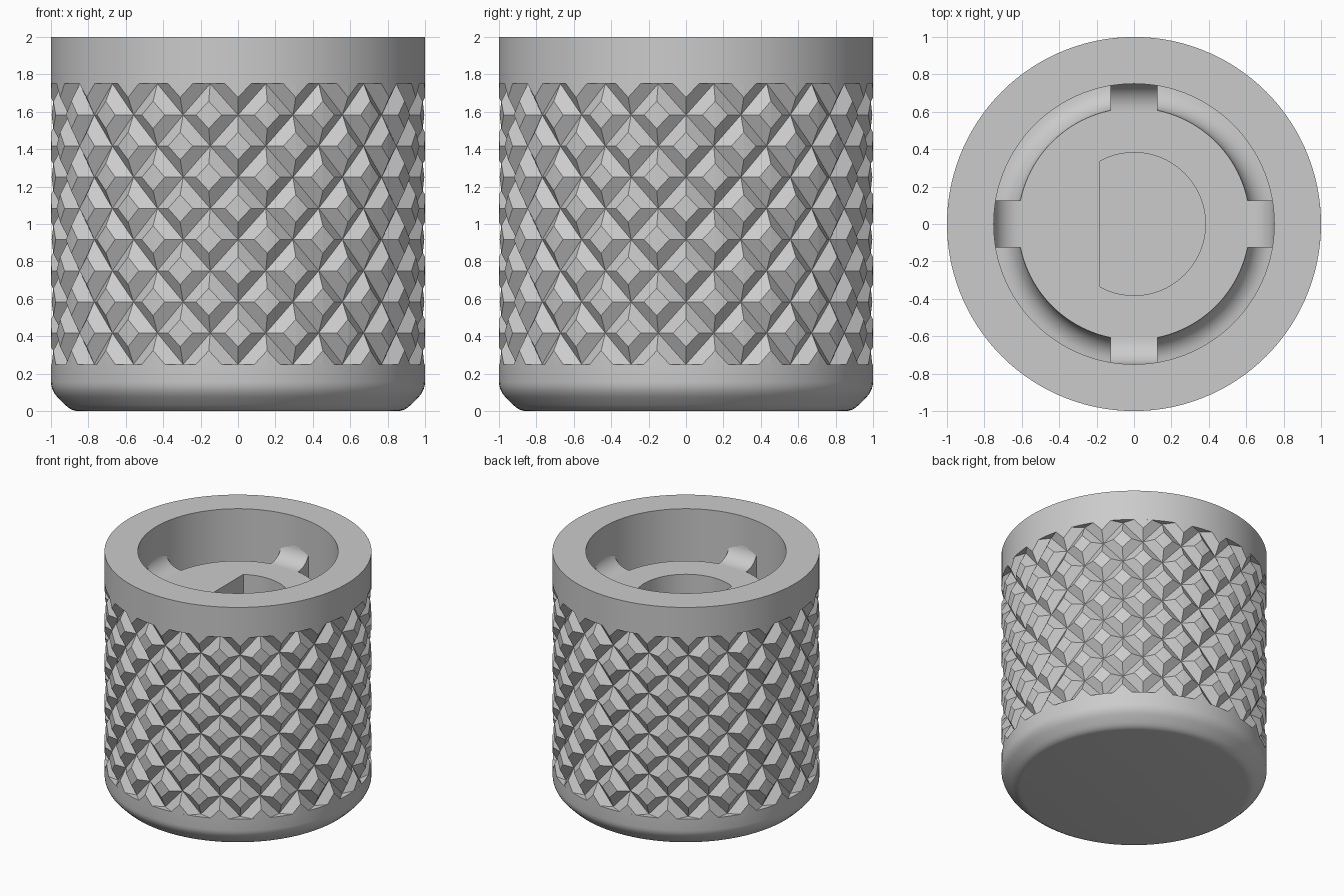
import bpy, bmesh, math
from mathutils import Vector

if "Cube" in bpy.data.objects:
    bpy.data.objects.remove(bpy.data.objects["Cube"])

grey = bpy.data.materials.new("plain_grey")
grey.diffuse_color = (0.6, 0.6, 0.6, 1)
grey.use_nodes = True
grey.node_tree.nodes["Principled BSDF"].inputs["Base Color"].default_value = grey.diffuse_color

Z0, Z1 = 0.25, 1.75          # knurled band
N, ROW = 20, 1 / 6           # diamonds around, half diamond height
DEPTH, TIP = 0.05, 0.44      # groove depth, size of the flat tips
BORE, BOSS, BOSS_Z = 0.75, 0.62, 1.63


def finish(name, bm, recalc=True):
    if recalc:
        bmesh.ops.recalc_face_normals(bm, faces=bm.faces)
    me = bpy.data.meshes.new(name)
    bm.to_mesh(me)
    bm.free()
    me.materials.append(grey)
    ob = bpy.data.objects.new(name, me)
    bpy.context.collection.objects.link(ob)
    return ob


def select(ob):
    bpy.ops.object.select_all(action='DESELECT')
    ob.select_set(True)
    bpy.context.view_layer.objects.active = ob


def polar(a, r, z):
    return Vector((r * math.sin(a), -r * math.cos(a), z))


def lathe(name, profile, steps=120):
    """Closed solid of revolution; first and last points lie on the axis."""
    bm = bmesh.new()
    rings = []
    for r, z in profile:
        if r == 0:
            rings.append([bm.verts.new((0, 0, z))] * steps)
        else:
            rings.append([bm.verts.new(polar(2 * math.pi * i / steps, r, z))
                          for i in range(steps)])
    for a, b in zip(rings, rings[1:]):
        for i in range(steps):
            j = (i + 1) % steps
            bm.faces.new(list(dict.fromkeys((a[i], a[j], b[j], b[i]))))
    return finish(name, bm)


def prism(name, points, vec):
    """Flat outline pushed along a vector."""
    bm = bmesh.new()
    face = bm.faces.new([bm.verts.new(p) for p in points])
    res = bmesh.ops.extrude_face_region(bm, geom=[face], use_keep_orig=True)
    bmesh.ops.translate(bm, vec=vec,
                        verts=[v for v in res["geom"] if isinstance(v, bmesh.types.BMVert)])
    return finish(name, bm)


# Body: rounded base, recess behind the knurl, top band, bore, ring channel, boss
FIL = BORE - BOSS
channel = [(BORE - FIL * math.sin(t), BOSS_Z - FIL * math.cos(t))
           for t in [math.pi / 2 * k / 8 for k in range(9)]]
core = 1 - DEPTH - 0.008
profile = [(0, 0), (0.855, 0), (0.872, 0.002), (0.89, 0.008), (0.908, 0.019),
           (0.925, 0.034), (0.966, 0.075), (0.981, 0.094), (0.992, 0.115),
           (0.998, 0.135), (1, 0.155),
           (1, Z0), (core, Z0), (core, Z1), (1, Z1), (1, 2), (BORE, 2)]
profile += channel + [(0, BOSS_Z)]
body = lathe("knob_body", profile)

# D-shaped shaft hole
R, FLAT = 0.382, -0.185
half = math.acos(FLAT / R)
outline = [(R * math.cos(a), R * math.sin(a), 0.5)
           for a in [-half + 2 * half * k / 64 for k in range(65)]]
cutter = prism("shaft_hole_cutter", outline, (0, 0, 1.3))
cutter.hide_render = True
mod = body.modifiers.new("shaft_hole", 'BOOLEAN')
mod.operation, mod.object, mod.solver = 'DIFFERENCE', cutter, 'EXACT'
select(body)
bpy.ops.object.modifier_apply(modifier=mod.name)
bpy.data.objects.remove(cutter)
bpy.ops.object.shade_smooth_by_angle(angle=math.radians(30))

# Four curved ribs bridging the boss and the bore wall
W = 0.125
r0 = math.sqrt(BOSS ** 2 - W ** 2)
arc = [(r0 + (BORE - r0) * math.sin(t), BOSS_Z + FIL * (1 - math.cos(t)))
       for t in [math.pi / 2 * k / 10 for k in range(11)]]
section = [(r0, 1.45)] + arc + [(0.8, arc[-1][1]), (0.8, 1.45)]
for k in range(4):
    rib = prism(f"bore_rib_{k + 1}", [(r, -W, z) for r, z in section], (0, 2 * W, 0))
    rib.rotation_euler.z = k * math.pi / 2
    select(rib)
    bpy.ops.object.shade_smooth_by_angle(angle=math.radians(30))

# Knurl: truncated diamond pyramids, trimmed at both ends of the band
bm = bmesh.new()
step = math.pi / N
dirs = [(0, -1), (1, 0), (0, 1), (-1, 0)]
for row in range(10):
    for col in range(N):
        a = (2 * col + (row + 1) % 2) * step
        z = Z0 + row * ROW
        low = [bm.verts.new(polar(a + u * step, 1 - DEPTH, z + v * ROW)) for u, v in dirs]
        top = [bm.verts.new(polar(a + u * step * TIP, 1, z + v * ROW * TIP)) for u, v in dirs]
        mid = bm.verts.new(polar(a, 1, z))
        for i in range(4):
            j = (i + 1) % 4
            bm.faces.new((top[i], top[j], mid))
            bm.faces.new((low[i], low[j], top[j], top[i]))
bmesh.ops.remove_doubles(bm, verts=bm.verts, dist=1e-4)
for z, n in ((Z0, -1), (Z1, 1)):
    bmesh.ops.bisect_plane(bm, geom=bm.verts[:] + bm.edges[:] + bm.faces[:],
                           plane_co=(0, 0, z), plane_no=(0, 0, n), clear_outer=True)
finish("diamond_knurl", bm, recalc=False)
